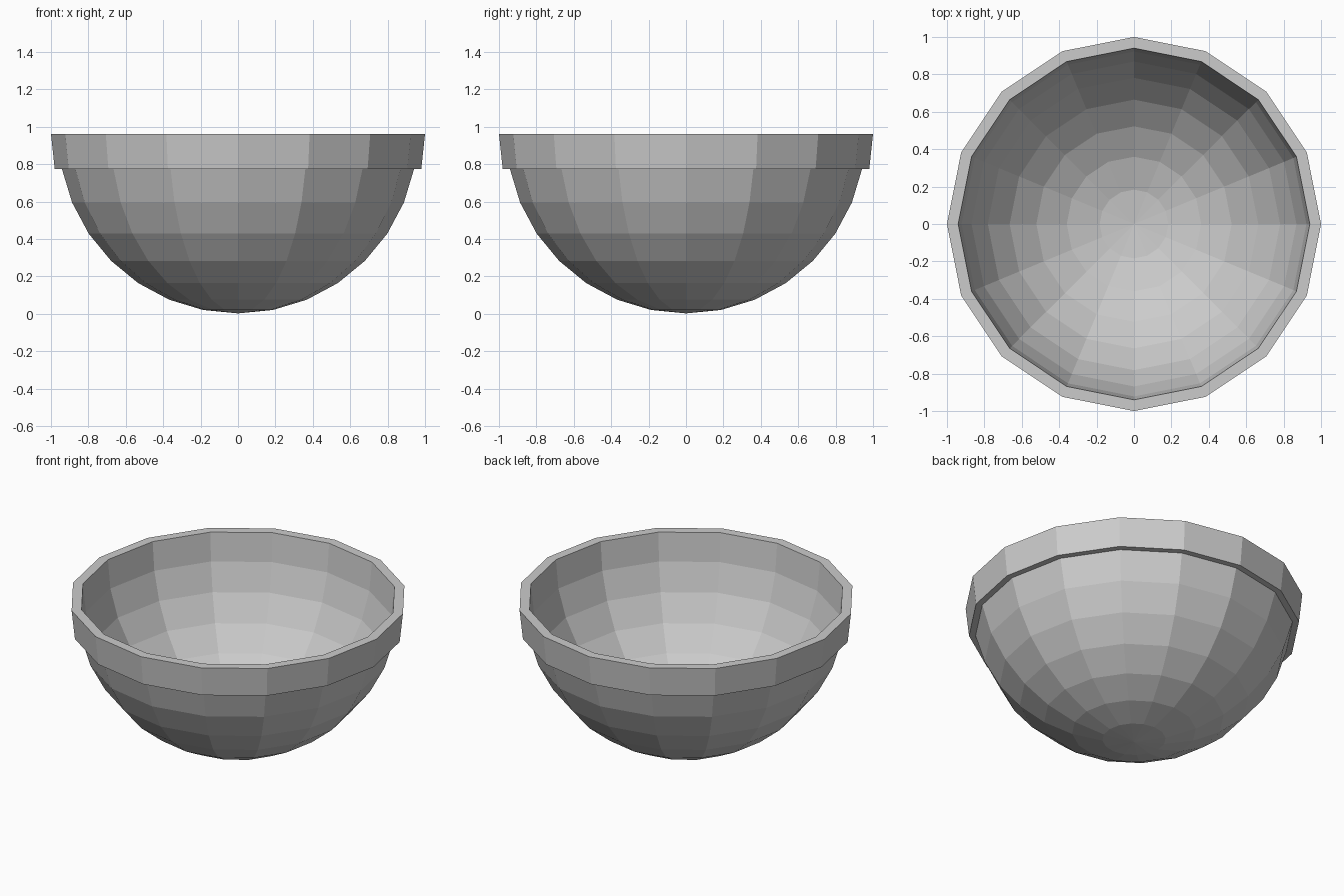
import bpy, bmesh
from math import sin, cos, pi

if "Cube" in bpy.data.objects:
    bpy.data.objects.remove(bpy.data.objects["Cube"])

SIDES = 16
RIM_Z = 0.962
R_OUT, R_IN = 0.96, 0.94
STEP = pi / 16


def arc(radius, i):
    """Point on a hemisphere profile, i steps up from the bottom pole."""
    return radius * sin(i * STEP), RIM_Z - radius * cos(i * STEP)


# Profile: outer shell upward, stepped rim band, inner shell downward
profile = [arc(R_OUT, i) for i in range(1, 8)]
profile += [(0.98, 0.775), (1.0, RIM_Z)]
profile += [arc(R_IN, i) for i in range(8, 0, -1)]

bm = bmesh.new()
rings = [[bm.verts.new((r * cos(2 * pi * k / SIDES), r * sin(2 * pi * k / SIDES), z))
          for k in range(SIDES)] for r, z in profile]

# Walls between neighbouring rings
for a, b in zip(rings, rings[1:]):
    for k in range(SIDES):
        n = (k + 1) % SIDES
        bm.faces.new((a[k], a[n], b[n], b[k]))

# Pole fans closing the underside and the inside bottom
for ring, z in ((rings[0], RIM_Z - R_OUT), (rings[-1], RIM_Z - R_IN)):
    pole = bm.verts.new((0, 0, z))
    for k in range(SIDES):
        bm.faces.new((ring[k], ring[(k + 1) % SIDES], pole))

bmesh.ops.recalc_face_normals(bm, faces=bm.faces)
mesh = bpy.data.meshes.new("bowl")
bm.to_mesh(mesh)
bm.free()
bowl = bpy.data.objects.new("bowl", mesh)
bpy.context.collection.objects.link(bowl)
